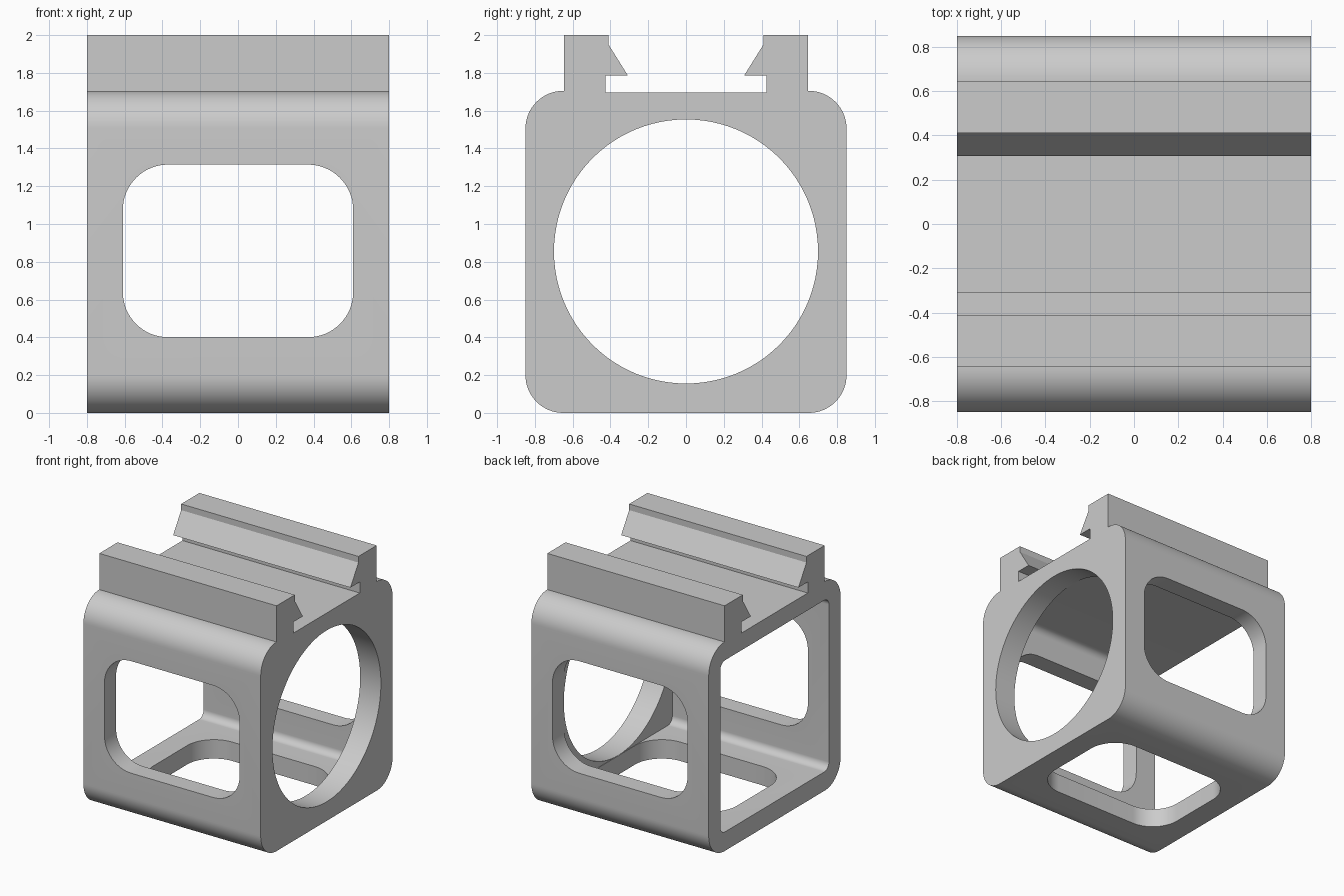
import bpy
import math
from mathutils import Vector

cube = bpy.data.objects.get("Cube")
if cube:
    bpy.data.objects.remove(cube, do_unlink=True)

HALF_X, HALF_Y, BODY_TOP = 0.8, 0.85, 1.705
MID_Z = BODY_TOP / 2
X, Y, Z = Vector((1, 0, 0)), Vector((0, 1, 0)), Vector((0, 0, 1))

grey = bpy.data.materials.new("plain grey")
grey.use_nodes = True
colour = (0.6, 0.6, 0.6, 1)
grey.diffuse_color = colour
grey.node_tree.nodes["Principled BSDF"].inputs["Base Color"].default_value = colour


def arc(cu, cv, r, start, end, steps=16):
    """Points on an arc, angles in degrees."""
    angles = [math.radians(start + (end - start) * i / steps) for i in range(steps + 1)]
    return [(cu + r * math.cos(a), cv + r * math.sin(a)) for a in angles]


def rounded_rect(hu, hv, r):
    """Rounded rectangle centred on the origin."""
    points = []
    for i, (su, sv) in enumerate([(1, 1), (-1, 1), (-1, -1), (1, -1)]):
        points += arc(su * (hu - r), sv * (hv - r), r, 90 * i, 90 * i + 90)
    return points


def prism(name, points, u, v, origin, depth):
    """Extrude a closed profile in the u, v plane along u x v."""
    n = len(points)
    base = [Vector(origin) + u * a + v * b for a, b in points]
    verts = base + [p + u.cross(v) * depth for p in base]
    faces = [list(range(n))[::-1], list(range(n, 2 * n))]
    faces += [[i, (i + 1) % n, n + (i + 1) % n, n + i] for i in range(n)]
    mesh = bpy.data.meshes.new(name)
    mesh.from_pydata(verts, [], faces)
    mesh.materials.append(grey)
    obj = bpy.data.objects.new(name, mesh)
    bpy.context.collection.objects.link(obj)
    return obj


# Housing section: rounded base with a dovetail rail on each shoulder
right_half = arc(HALF_Y - 0.2, 0.2, 0.2, -90, 0)
right_half += arc(HALF_Y - 0.2, BODY_TOP - 0.2, 0.2, 0, 90)
right_half += [(0.645, BODY_TOP), (0.645, 2), (0.41, 2), (0.41, 1.95),
               (0.307, 1.785), (0.427, 1.785), (0.427, 1.695)]
left_half = [(-y, z) for y, z in reversed(right_half)]
housing = prism("rail_mount_housing", right_half + left_half, Y, Z,
                (-HALF_X, 0, 0), 2 * HALF_X)

# Cavity open at one end, round bore in the other, windows front, back and below
window = rounded_rect(0.61, 0.457, 0.24)
cutters = [
    prism("cavity_cutter", rounded_rect(0.7, 0.7, 0.06), Y, Z,
          (-1, 0, MID_Z + 0.002), 1.613),
    prism("bore_cutter", arc(0, 0, 0.699, 0, 360, 96)[:-1], Y, Z,
          (0.4, 0, MID_Z + 0.002), 0.6),
    prism("side_window_cutter", window, X, Z, (0, 1, MID_Z + 0.005), 2),
    prism("floor_window_cutter", window, X, Y, (0, 0, -0.2), 0.7),
]
bpy.context.view_layer.objects.active = housing
for cutter in cutters:
    cutter.hide_render = True
    mod = housing.modifiers.new(cutter.name, "BOOLEAN")
    mod.operation = "DIFFERENCE"
    mod.solver = "EXACT"
    mod.object = cutter
    bpy.ops.object.modifier_apply(modifier=mod.name)
    bpy.data.objects.remove(cutter, do_unlink=True)

# Smooth rounded walls, crisp machined edges
bpy.ops.object.select_all(action="DESELECT")
housing.select_set(True)
bpy.ops.object.shade_smooth_by_angle(angle=math.radians(25))
